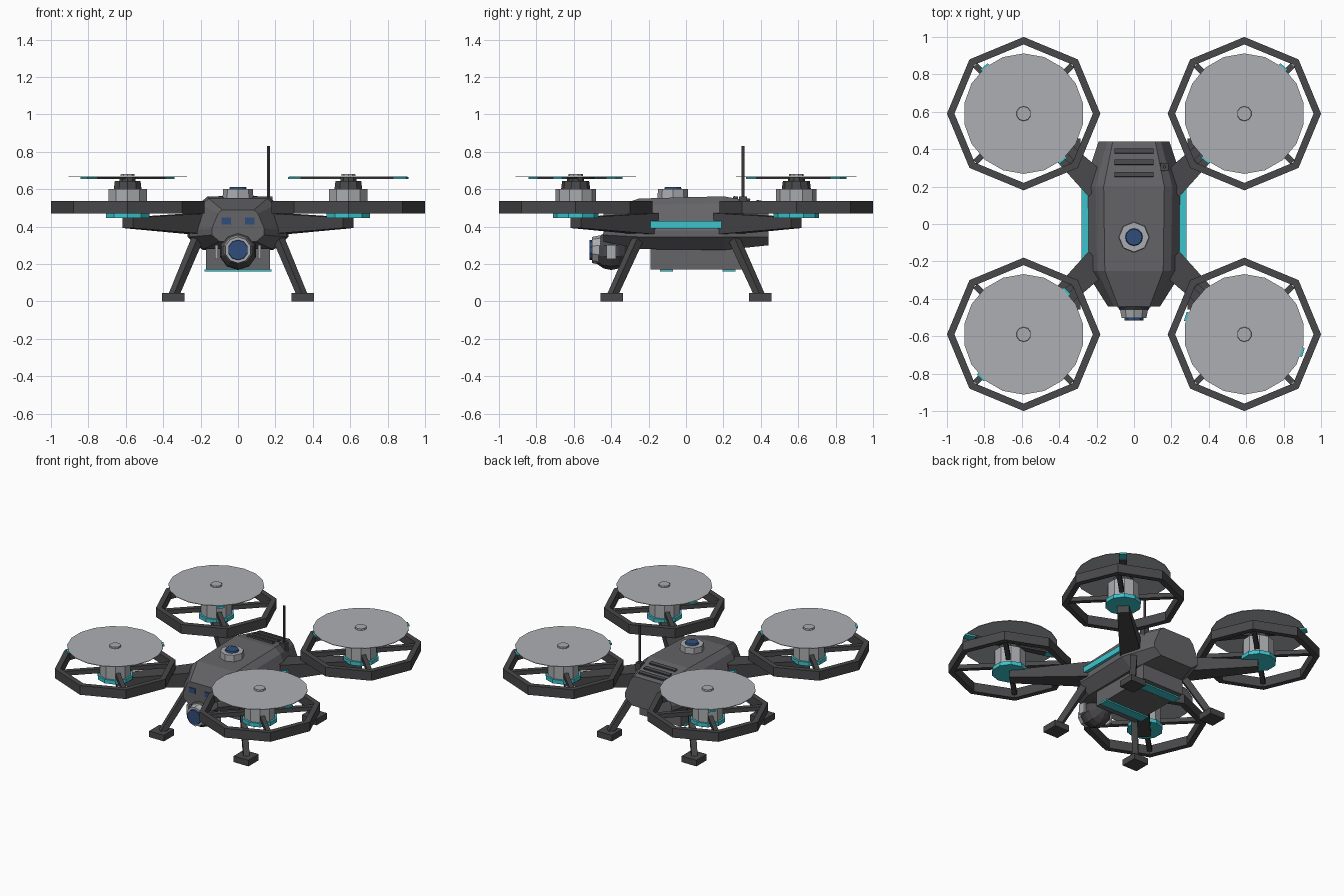
import bpy, bmesh, math
from mathutils import Vector, Matrix

cube = bpy.data.objects.get("Cube")
if cube:
    bpy.data.objects.remove(cube, do_unlink=True)


def material(name, r, g, b):
    m = bpy.data.materials.new(name)
    m.diffuse_color = (r, g, b, 1)
    m.use_nodes = True
    node = m.node_tree.nodes["Principled BSDF"]
    node.inputs["Base Color"].default_value = (r, g, b, 1)
    return m


HULL = material("hull grey", 0.13, 0.13, 0.14)
DARK = material("dark grey", 0.065, 0.064, 0.068)
METAL = material("light metal", 0.4, 0.41, 0.43)
DISC = material("rotor grey", 0.42, 0.43, 0.45)
TEAL = material("teal accent", 0.045, 0.55, 0.6)
BLUE = material("lens blue", 0.03, 0.075, 0.2)


def finish(name, bm, mat):
    bmesh.ops.recalc_face_normals(bm, faces=bm.faces)
    mesh = bpy.data.meshes.new(name)
    bm.to_mesh(mesh)
    bm.free()
    mesh.materials.append(mat)
    ob = bpy.data.objects.new(name, mesh)
    bpy.context.collection.objects.link(ob)
    return ob


def box(name, center, size, mat, turn=None):
    bm = bmesh.new()
    bmesh.ops.create_cube(bm, size=1)
    m = Matrix.Translation(center) @ (turn or Matrix()) @ Matrix.Diagonal((*size, 1))
    bmesh.ops.transform(bm, matrix=m, verts=bm.verts)
    return finish(name, bm, mat)


def prism(name, start, axis, length, r1, r2, mat, sides=8, phase=0):
    bm = bmesh.new()
    bmesh.ops.create_cone(bm, cap_ends=True, segments=sides, radius1=r1, radius2=r2, depth=length)
    axis = Vector(axis)
    m = (Matrix.Translation(Vector(start) + axis * length / 2)
         @ axis.to_track_quat('Z', 'Y').to_matrix().to_4x4() @ Matrix.Rotation(phase, 4, 'Z'))
    bmesh.ops.transform(bm, matrix=m, verts=bm.verts)
    return finish(name, bm, mat)


def loft(name, sections, mat):
    bm = bmesh.new()
    rings = [[bm.verts.new(p) for p in s] for s in sections]
    n = len(rings[0])
    for a, b in zip(rings, rings[1:]):
        for i in range(n):
            bm.faces.new((a[i], a[(i + 1) % n], b[(i + 1) % n], b[i]))
    bm.faces.new(rings[0])
    bm.faces.new(rings[-1])
    return finish(name, bm, mat)


def beam(name, a, b, size_a, size_b, mat):
    # four-sided bar between two points; each size is (width, height)
    a, b = Vector(a), Vector(b)
    side = (b - a).cross((0, 0, 1)).normalized()
    up = side.cross(b - a).normalized()
    corners = ((-1, -1), (1, -1), (1, 1), (-1, 1))
    ends = [[p + side * i * s[0] / 2 + up * j * s[1] / 2 for i, j in corners]
            for p, s in ((a, size_a), (b, size_b))]
    return loft(name, ends, mat)


# faceted hull
def hull_section(y, w, top, shoulder, mid, low):
    half = [(0.6 * w, top), (0.76 * w, shoulder), (w, mid + 0.02), (w, mid - 0.015), (0.7 * w, low)]
    points = half + [(-x, z) for x, z in reversed(half)]
    return [(x, y, z) for x, z in points]


loft("hull", [hull_section(-0.44, 0.14, 0.49, 0.47, 0.37, 0.32),
              hull_section(-0.25, 0.26, 0.55, 0.515, 0.36, 0.28),
              hull_section(0.2, 0.27, 0.562, 0.525, 0.36, 0.275),
              hull_section(0.44, 0.19, 0.52, 0.49, 0.36, 0.3)], HULL)

# belly pack with teal runners
box("battery_pack", (0, 0.055, 0.225), (0.34, 0.49, 0.11), HULL)
for y in (-0.105, 0.23):
    box("belly_runner", (0, y, 0.166), (0.36, 0.07, 0.012), TEAL)

# side stripes and front sensors
for s in (-1, 1):
    box("side_stripe", (s * 0.262, -0.005, 0.41), (0.04, 0.4, 0.042), TEAL)
    box("front_sensor", (s * 0.063, -0.442, 0.43), (0.05, 0.009, 0.036), BLUE)

# top sensor, vents, antenna
prism("sensor_base", (0, -0.07, 0.54), (0, 0, 1), 0.06, 0.083, 0.08, METAL)
prism("sensor_dome", (0, -0.07, 0.6), (0, 0, 1), 0.012, 0.047, 0.043, BLUE, 12)
for y in (0.265, 0.33, 0.39):
    box("vent", (0, y, 0.565 - (y - 0.2) * 0.17), (0.21, 0.026, 0.016), DARK,
        Matrix.Rotation(-0.17, 4, 'X'))
box("antenna_base", (0.163, 0.305, 0.52), (0.042, 0.042, 0.08), DARK)
prism("antenna", (0.163, 0.305, 0.55), (0, 0, 1), 0.28, 0.009, 0.009, DARK, 6)

# camera under the nose
bm = bmesh.new()
bmesh.ops.create_uvsphere(bm, u_segments=10, v_segments=8, radius=0.102)
bmesh.ops.transform(bm, verts=bm.verts,
                    matrix=Matrix.Translation((0, -0.4, 0.27)) @ Matrix.Rotation(math.pi / 2, 4, 'X'))
finish("camera_ball", bm, DARK)
box("camera_mount", (0, -0.36, 0.34), (0.1, 0.1, 0.08), DARK)
prism("lens_ring", (0, -0.46, 0.275), (0, -1, 0), 0.042, 0.078, 0.07, METAL, 10)
prism("lens", (0, -0.49, 0.275), (0, -1, 0), 0.025, 0.056, 0.053, BLUE, 10)
for s in (-1, 1):
    box("camera_bracket", (s * 0.115, -0.4, 0.265), (0.018, 0.05, 0.075), METAL)


# guard ring
def guard_ring(x, y):
    bm = bmesh.new()
    loops = []
    for i in range(8):
        a = i * math.pi / 4
        loops.append([bm.verts.new((x + r * math.cos(a), y + r * math.sin(a), z))
                      for r, z in ((0.41, 0.47), (0.41, 0.538), (0.37, 0.538), (0.37, 0.47))])
    for i in range(8):
        a, b = loops[i], loops[(i + 1) % 8]
        for j in range(4):
            k = (j + 1) % 4
            bm.faces.new((a[j], a[k], b[k], b[j]))
    finish("guard_ring", bm, DARK)


# arms, motors, rotors and legs, one set per corner
BLADE_ANGLE = {(-1, -1): 45, (-1, 1): 130, (1, 1): 50, (1, -1): 163}
for (sx, sy), angle in BLADE_ANGLE.items():
    x, y = sx * 0.59, sy * 0.59
    up = (0, 0, 1)
    beam("arm", (sx * 0.19, sy * 0.2, 0.415), (x, y, 0.42), (0.15, 0.115), (0.08, 0.055), DARK)
    prism("motor_band", (x, y, 0.445), up, 0.028, 0.122, 0.122, TEAL, 10)
    prism("motor", (x, y, 0.465), up, 0.135, 0.108, 0.108, METAL, 10)
    prism("motor_cap", (x, y, 0.6), up, 0.045, 0.078, 0.072, DARK, 10)
    prism("shaft", (x, y, 0.64), up, 0.025, 0.045, 0.045, DARK, 10)
    prism("rotor_disc", (x, y, 0.667), up, 0.004, 0.322, 0.322, DISC, 18)
    prism("rotor_cap", (x, y, 0.67), up, 0.012, 0.04, 0.038, METAL, 10)
    guard_ring(x, y)
    for i in range(4):
        a = math.pi / 4 + i * math.pi / 2
        d = Vector((math.cos(a), math.sin(a), 0))
        c = Vector((x, y, 0.505))
        beam("guard_strut", c + d * 0.09, c + d * 0.365, (0.032, 0.032), (0.032, 0.032), DARK)
    for turn in (0, math.pi):
        a = math.radians(angle) + turn
        d = Vector((math.cos(a), math.sin(a), 0))
        c = Vector((x, y, 0.66))
        beam("blade", c + d * 0.03, c + d * 0.26, (0.04, 0.012), (0.055, 0.012), DARK)
        beam("blade_tip", c + d * 0.26, c + d * 0.33, (0.055, 0.012), (0.05, 0.012), TEAL)
    beam("leg", (sx * 0.215, sy * 0.255, 0.34), (sx * 0.345, sy * 0.395, 0.03),
         (0.045, 0.045), (0.04, 0.04), DARK)
    box("foot", (sx * 0.345, sy * 0.397, 0.0225), (0.12, 0.12, 0.045), DARK)
